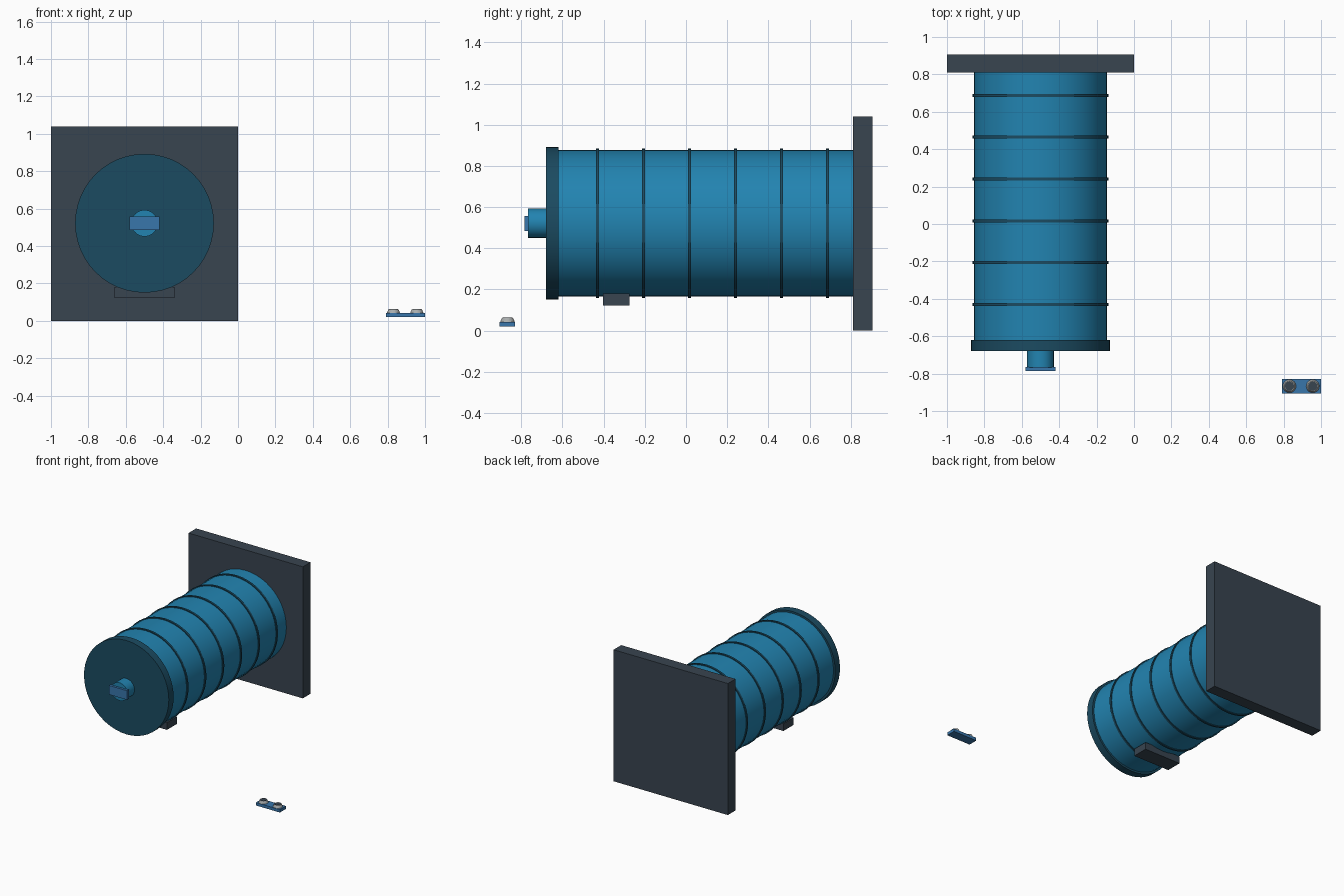
import bpy
from math import radians

if "Cube" in bpy.data.objects:
    bpy.data.objects.remove(bpy.data.objects["Cube"])

AX, AZ = -0.5, 0.522  # tank axis


def mat(name, rgb):
    m = bpy.data.materials.new(name)
    m.diffuse_color = (*rgb, 1)
    m.use_nodes = True
    m.node_tree.nodes["Principled BSDF"].inputs["Base Color"].default_value = m.diffuse_color
    return m


SLATE = mat("slate", (0.04, 0.058, 0.08))
TEAL = mat("teal", (0.016, 0.23, 0.44))
DARK_TEAL = mat("dark_teal", (0.011, 0.07, 0.12))
BLUE = mat("blue", (0.04, 0.18, 0.41))
GREY = mat("light_grey", (0.4, 0.42, 0.42))


def finish(name, material):
    ob = bpy.context.object
    ob.name = name
    ob.data.materials.append(material)
    return ob


def box(name, lo, hi, material):
    bpy.ops.mesh.primitive_cube_add(size=1, location=[(a + b) / 2 for a, b in zip(lo, hi)])
    ob = finish(name, material)
    ob.scale = [b - a for a, b in zip(lo, hi)]
    bpy.ops.object.transform_apply(location=False, rotation=False)
    return ob


def cyl_y(name, r, y0, y1, material, sides=48):
    bpy.ops.mesh.primitive_cylinder_add(vertices=sides, radius=r, depth=y1 - y0,
                                        location=(AX, (y0 + y1) / 2, AZ),
                                        rotation=(radians(90), 0, 0))
    ob = finish(name, material)
    bpy.ops.object.shade_smooth_by_angle(angle=radians(30))
    return ob


# Wall plate and tank
box("wall_plate", (-1, 0.81, 0), (0, 0.905, 1.04), SLATE)
cyl_y("tank_body", 0.356, -0.63, 0.815, TEAL)
cyl_y("front_cap", 0.371, -0.68, -0.62, DARK_TEAL)

# Hoops around the tank
for i in range(6):
    y = -0.43 + i * 0.2235
    cyl_y(f"hoop_{i + 1}", 0.363, y - 0.008, y + 0.008, DARK_TEAL)

# Knob with its grip bar
cyl_y("knob", 0.071, -0.767, -0.68, TEAL, 32)
box("knob_grip", (-0.58, -0.785, 0.485), (-0.42, -0.764, 0.557), BLUE)

# Connector block under the tank
box("connector_block", (-0.66, -0.402, 0.123), (-0.34, -0.275, 0.18), SLATE)

# Loose two-button remote
box("remote_base", (0.79, -0.905, 0.02), (1.0, -0.83, 0.043), BLUE)
for i, x in enumerate((0.831, 0.956)):
    bpy.ops.mesh.primitive_cone_add(vertices=24, radius1=0.036, radius2=0.027, depth=0.021,
                                    location=(x, -0.867, 0.0515))
    finish(f"button_rim_{i + 1}", GREY)
    bpy.ops.mesh.primitive_cylinder_add(vertices=24, radius=0.024, depth=0.006,
                                        location=(x, -0.867, 0.061))
    finish(f"button_{i + 1}", SLATE)

# Bring the lowest part down to the ground
